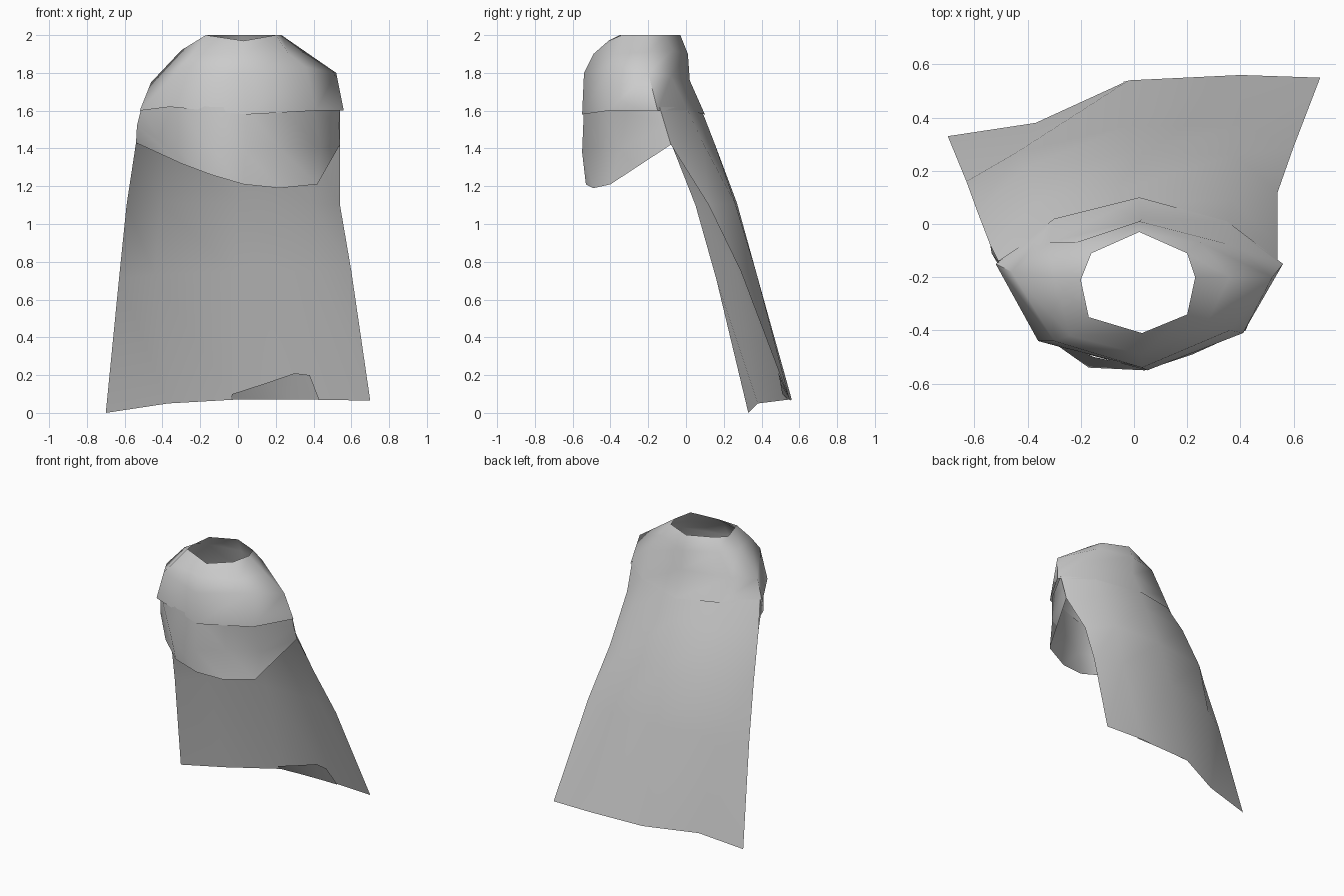
import bpy, math


def loft(name, rows, closed=False, angle=60):
    """Skin a surface through rows of points, then shade it smooth."""
    n = len(rows[0])
    verts = [p for row in rows for p in row]
    faces = []
    for r in range(len(rows) - 1):
        for c in range(n if closed else n - 1):
            d = (c + 1) % n
            faces.append((r * n + c, (r + 1) * n + c, (r + 1) * n + d, r * n + d))
    mesh = bpy.data.meshes.new(name)
    mesh.from_pydata(verts, [], faces)
    ob = bpy.data.objects.new(name, mesh)
    bpy.context.collection.objects.link(ob)
    bpy.ops.object.select_all(action='DESELECT')
    ob.select_set(True)
    bpy.context.view_layer.objects.active = ob
    bpy.ops.object.shade_smooth_by_angle(angle=math.radians(angle))
    return ob


# Shoulder mantle: neck opening to overhanging edge, clockwise from the left side
neck = [(-.20, -.21, 1.98), (-.16, -.11, 2), (.02, -.03, 2), (.20, -.11, 2),
        (.23, -.20, 2), (.20, -.34, 2), (.03, -.41, 1.97), (-.17, -.35, 2)]
slope = [(-.30, -.20, 1.92), (-.22, -.07, 1.92), (.02, .01, 1.90), (.25, -.07, 1.92),
         (.36, -.20, 1.91), (.27, -.38, 1.90), (.03, -.49, 1.90), (-.24, -.42, 1.90)]
shoulder = [(-.46, -.18, 1.75), (-.32, -.07, 1.76), (.03, .02, 1.76), (.37, -.08, 1.78),
            (.52, -.20, 1.80), (.36, -.40, 1.83), (.03, -.54, 1.80), (-.30, -.44, 1.83)]
edge = [(-.52, -.15, 1.60), (-.30, .02, 1.60), (.02, .10, 1.58), (.35, .01, 1.60),
        (.56, -.15, 1.60), (.41, -.41, 1.60), (.05, -.55, 1.58), (-.36, -.44, 1.62)]
loft("shoulder_mantle", [neck, slope, shoulder, edge], closed=True)

# Front drape hanging under the mantle, left to right
drape_top = [(-.51, -.14, 1.62), (-.34, -.42, 1.65), (-.15, -.50, 1.62), (.04, -.54, 1.62),
             (.22, -.48, 1.62), (.40, -.40, 1.62), (.54, -.14, 1.62)]
drape_mid = [(-.535, -.11, 1.52), (-.42, -.31, 1.45), (-.17, -.54, 1.42), (.04, -.55, 1.38),
             (.22, -.46, 1.40), (.44, -.35, 1.40), (.535, -.11, 1.52)]
drape_hem = [(-.54, -.08, 1.43), (-.30, -.42, 1.32), (-.14, -.53, 1.26), (.03, -.53, 1.21),
             (.22, -.49, 1.19), (.42, -.40, 1.21), (.54, -.08, 1.42)]
loft("front_drape", [drape_top, drape_mid, drape_hem])

# Long back cape flaring down to an uneven hem
cape_rows = [
    [(-.51, -.14, 1.62), (-.30, .00, 1.62), (.02, .08, 1.61), (.35, .00, 1.62), (.54, -.14, 1.62)],
    [(-.54, -.08, 1.43), (-.37, .08, 1.43), (.02, .15, 1.43), (.37, .09, 1.43), (.54, -.08, 1.42)],
    [(-.59, .05, 1.10), (-.41, .21, 1.11), (.00, .27, 1.11), (.38, .26, 1.11), (.54, .12, 1.10)],
    [(-.63, .16, .71), (-.44, .27, .73), (-.02, .37, .75), (.41, .37, .75), (.60, .29, .75)],
    [(-.70, .33, .00), (-.37, .38, .05), (-.02, .54, .07), (.40, .56, .07), (.70, .55, .065)]]
loft("back_cape", cape_rows)

# Piece of hem turned up on the inside of the cape
loft("turned_hem", [
    [(-.03, .51, .10), (.14, .50, .155), (.30, .49, .21), (.38, .49, .20)],
    [(-.04, .535, .07), (.12, .545, .07), (.28, .55, .07), (.43, .55, .07)]])
